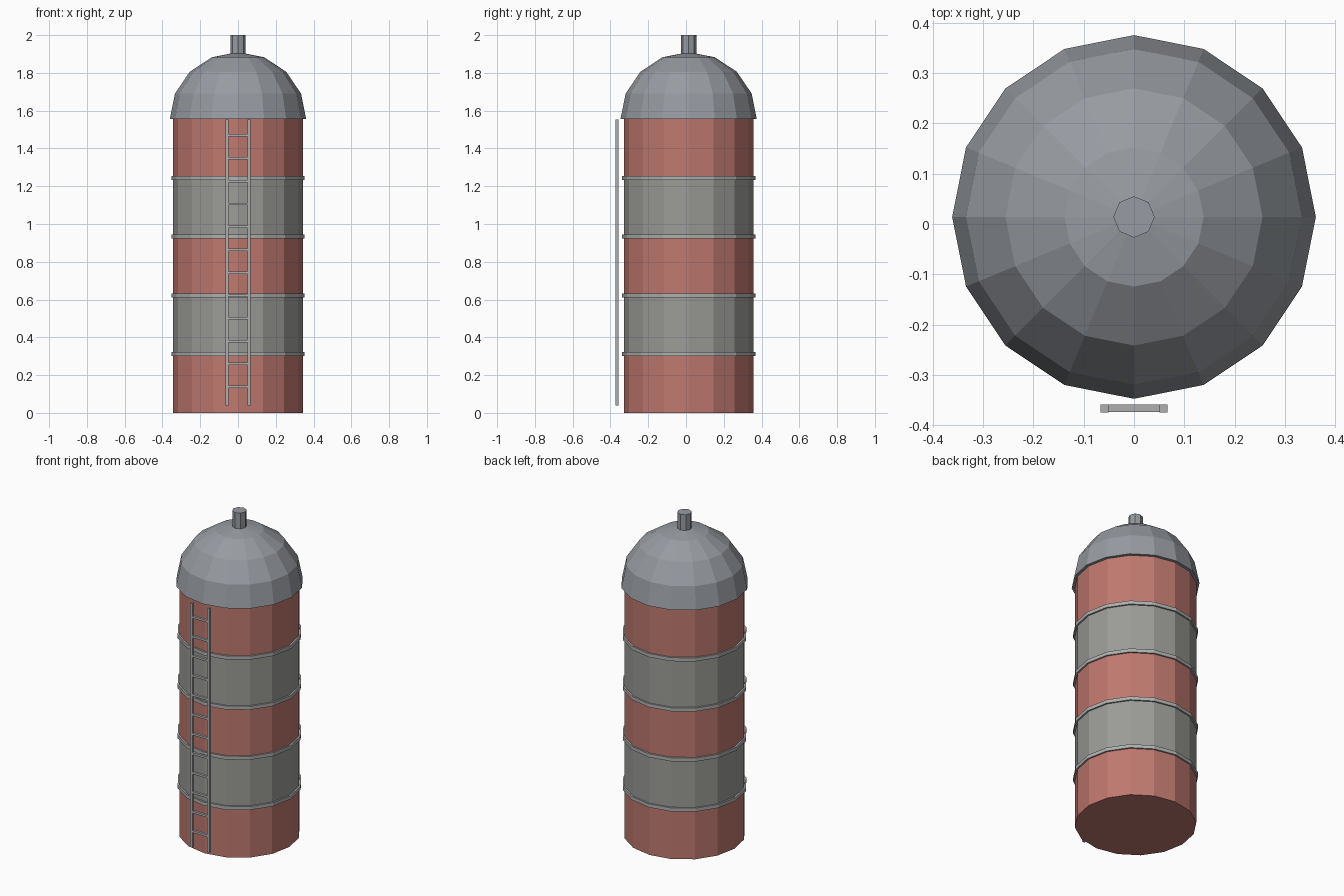
import bpy, bmesh
from math import sin, cos, pi

if "Cube" in bpy.data.objects:
    bpy.data.objects.remove(bpy.data.objects["Cube"])

CY = 0.014          # silo axis sits slightly behind the ladder
SIDES = 16


def material(name, rgb):
    m = bpy.data.materials.new(name)
    m.diffuse_color = (*rgb, 1)
    m.use_nodes = True
    m.node_tree.nodes["Principled BSDF"].inputs["Base Color"].default_value = m.diffuse_color
    return m


RED = material("faded_red", (0.52, 0.19, 0.16))
GREY = material("warm_grey", (0.33, 0.33, 0.31))
BLUE_GREY = material("roof_grey", (0.31, 0.33, 0.36))
STEEL = material("steel", (0.42, 0.43, 0.42))


def finish(name, bm, mat):
    bmesh.ops.recalc_face_normals(bm, faces=bm.faces)
    me = bpy.data.meshes.new(name)
    bm.to_mesh(me)
    bm.free()
    me.materials.append(mat)
    ob = bpy.data.objects.new(name, me)
    bpy.context.collection.objects.link(ob)
    return ob


def lathe(name, profile, sides, mat, closed=False):
    """Revolve (radius, z) points; end rings are capped unless the profile is closed."""
    bm = bmesh.new()
    rings = []
    for r, z in profile:
        if r == 0:
            rings.append([bm.verts.new((0, CY, z))] * sides)
        else:
            rings.append([bm.verts.new((r * cos(2 * pi * i / sides),
                                        CY + r * sin(2 * pi * i / sides), z))
                          for i in range(sides)])
    pairs = list(zip(rings, rings[1:]))
    if closed:
        pairs.append((rings[-1], rings[0]))
    for a, b in pairs:
        for i in range(sides):
            j = (i + 1) % sides
            bm.faces.new(dict.fromkeys((a[i], a[j], b[j], b[i])))
    if not closed:
        for ring in (rings[0], rings[-1]):
            if ring[0] is not ring[1]:
                bm.faces.new(ring)
    return finish(name, bm, mat)


def boxes(name, items, mat):
    """One object made of (centre, size) boxes."""
    bm = bmesh.new()
    for c, s in items:
        vs = bmesh.ops.create_cube(bm, size=1)["verts"]
        for v in vs:
            v.co = [c[k] + v.co[k] * s[k] for k in range(3)]
    return finish(name, bm, mat)


# Striped body sections
H = 0.311
for i in range(5):
    lathe(f"body_section_{i + 1}", [(0.343, i * H), (0.343, (i + 1) * H)],
          SIDES, GREY if i % 2 else RED)

# Hoops over the joints
for i in range(1, 5):
    lo, hi = i * H - 0.011, i * H + 0.011
    lathe(f"hoop_{i}", [(0.34, lo), (0.353, lo), (0.353, hi), (0.34, hi)],
          SIDES, STEEL, closed=True)

# Domed roof
dome = [(0.361 * cos(k * pi / 8), 1.555 + 0.355 * sin(k * pi / 8)) for k in range(4)]
lathe("dome_roof", dome + [(0, 1.91)], SIDES, BLUE_GREY)

# Vent pipe
lathe("roof_vent", [(0.041, 1.88), (0.041, 2.0)], 8, BLUE_GREY)

# Ladder on the front
LY = -0.366
boxes("ladder_rails", [((s * 0.0585, LY, 0.796), (0.016, 0.016, 1.515)) for s in (-1, 1)], STEEL)
boxes("ladder_rungs", [((0, LY, 0.138 + 0.121 * i), (0.102, 0.015, 0.013)) for i in range(12)], STEEL)
